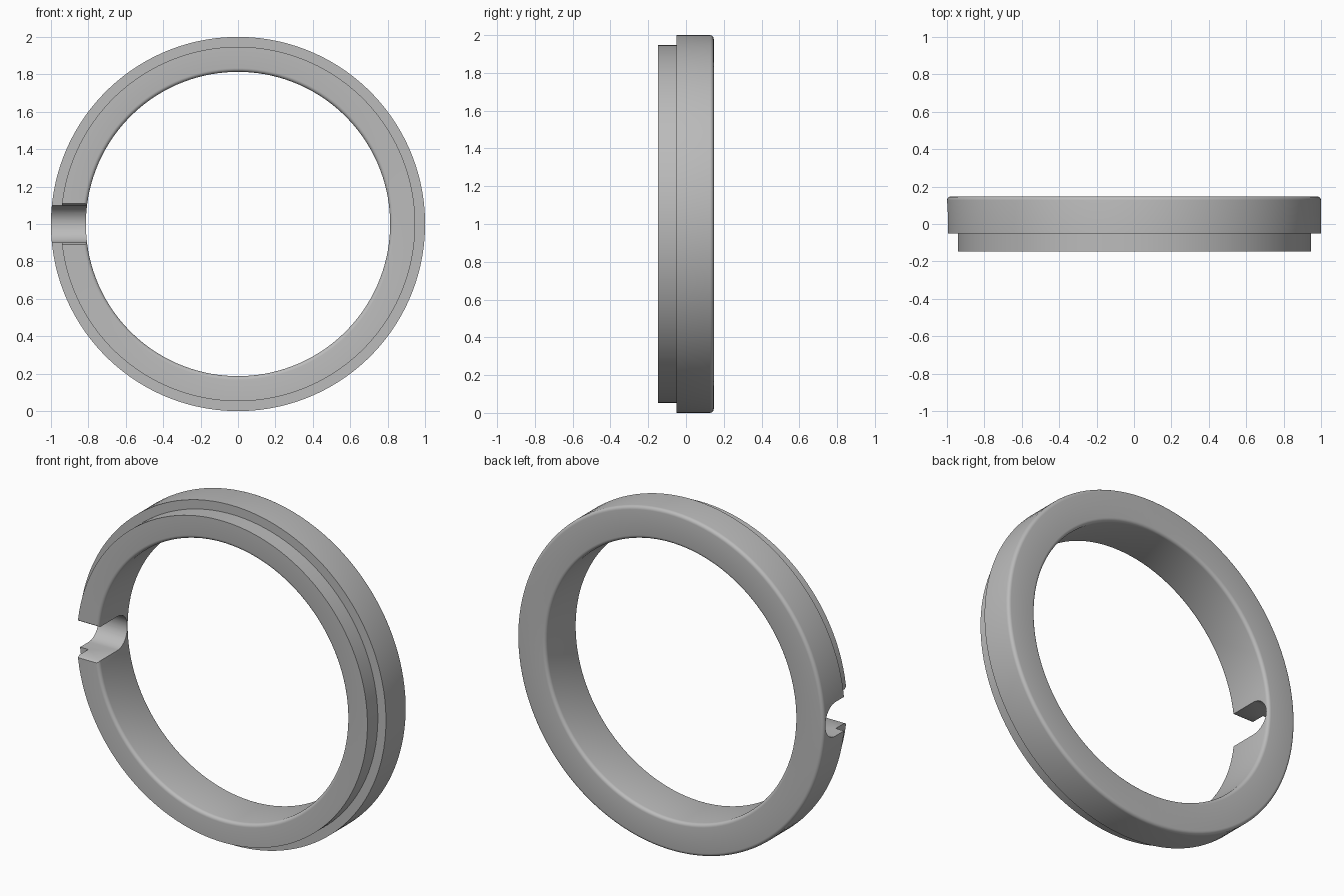
import bpy, bmesh, math

if "Cube" in bpy.data.objects:
    bpy.data.objects.remove(bpy.data.objects["Cube"])

SEG = 128
R_OUT, R_STEP, R_IN = 1.0, 0.947, 0.813
Y_BACK, Y_STEP, Y_FRONT = 0.147, -0.05, -0.147


def fillet(cx, cy, r, a0, a1, n=5):
    """Arc points as (radius, y) pairs, angles in degrees."""
    return [(cx + r * math.cos(math.radians(a0 + (a1 - a0) * i / n)),
             cy + r * math.sin(math.radians(a0 + (a1 - a0) * i / n))) for i in range(n + 1)]


def make_object(name, bm):
    bmesh.ops.recalc_face_normals(bm, faces=bm.faces[:])
    mesh = bpy.data.meshes.new(name)
    bm.to_mesh(mesh)
    bm.free()
    ob = bpy.data.objects.new(name, mesh)
    bpy.context.collection.objects.link(ob)
    return ob


# stepped ring: closed profile turned about the y axis
f = 0.02
profile = [(R_STEP, Y_FRONT), (R_STEP, Y_STEP), (R_OUT, Y_STEP)]
profile += fillet(R_OUT - f, Y_BACK - f, f, 0, 90)
profile += fillet(R_IN + f, Y_BACK - f, f, 90, 180)
profile += fillet(R_IN + f, Y_FRONT + f, f, 180, 270)
bm = bmesh.new()
rings = []
for i in range(SEG):
    a = 2 * math.pi * (i + 0.5) / SEG
    rings.append([bm.verts.new((r * math.cos(a), y, 1 + r * math.sin(a))) for r, y in profile])
for i in range(SEG):
    p, q = rings[i], rings[(i + 1) % SEG]
    for j in range(len(profile)):
        k = (j + 1) % len(profile)
        bm.faces.new((p[j], p[k], q[k], q[j]))
ring = make_object("stepped_ring", bm)

# notch cutter: round-bottomed channel running along x, slightly flared mouth
w, depth, e = 0.1, 0.13, 0.01
outline = [(-w - e, -0.25), (-w - e, Y_FRONT), (-w, Y_FRONT + 0.015)]
outline += [(-w * math.cos(math.pi * i / 24), depth - w + w * math.sin(math.pi * i / 24))
            for i in range(25)]
outline += [(w, Y_FRONT + 0.015), (w + e, Y_FRONT), (w + e, -0.25)]
bm = bmesh.new()
ends = [[bm.verts.new((x, y, 1 + z)) for z, y in outline] for x in (-1.2, -0.6)]
for end in ends:
    bm.faces.new(end)
n = len(outline)
for i in range(n):
    k = (i + 1) % n
    bm.faces.new((ends[0][i], ends[0][k], ends[1][k], ends[1][i]))
cutter = make_object("notch_cutter", bm)
cutter.hide_render = True

# cut the notch, then remove the cutter
mod = ring.modifiers.new("notch", "BOOLEAN")
mod.operation = "DIFFERENCE"
mod.solver = "EXACT"
mod.object = cutter
bpy.context.view_layer.objects.active = ring
ring.select_set(True)
bpy.ops.object.modifier_apply(modifier=mod.name)
bpy.data.objects.remove(cutter)

# grey material and shading
mat = bpy.data.materials.new("grey")
mat.diffuse_color = (0.5, 0.5, 0.5, 1)
mat.use_nodes = True
mat.node_tree.nodes["Principled BSDF"].inputs["Base Color"].default_value = mat.diffuse_color
ring.data.materials.clear()
ring.data.materials.append(mat)
bpy.ops.object.shade_smooth_by_angle(angle=math.radians(35))
